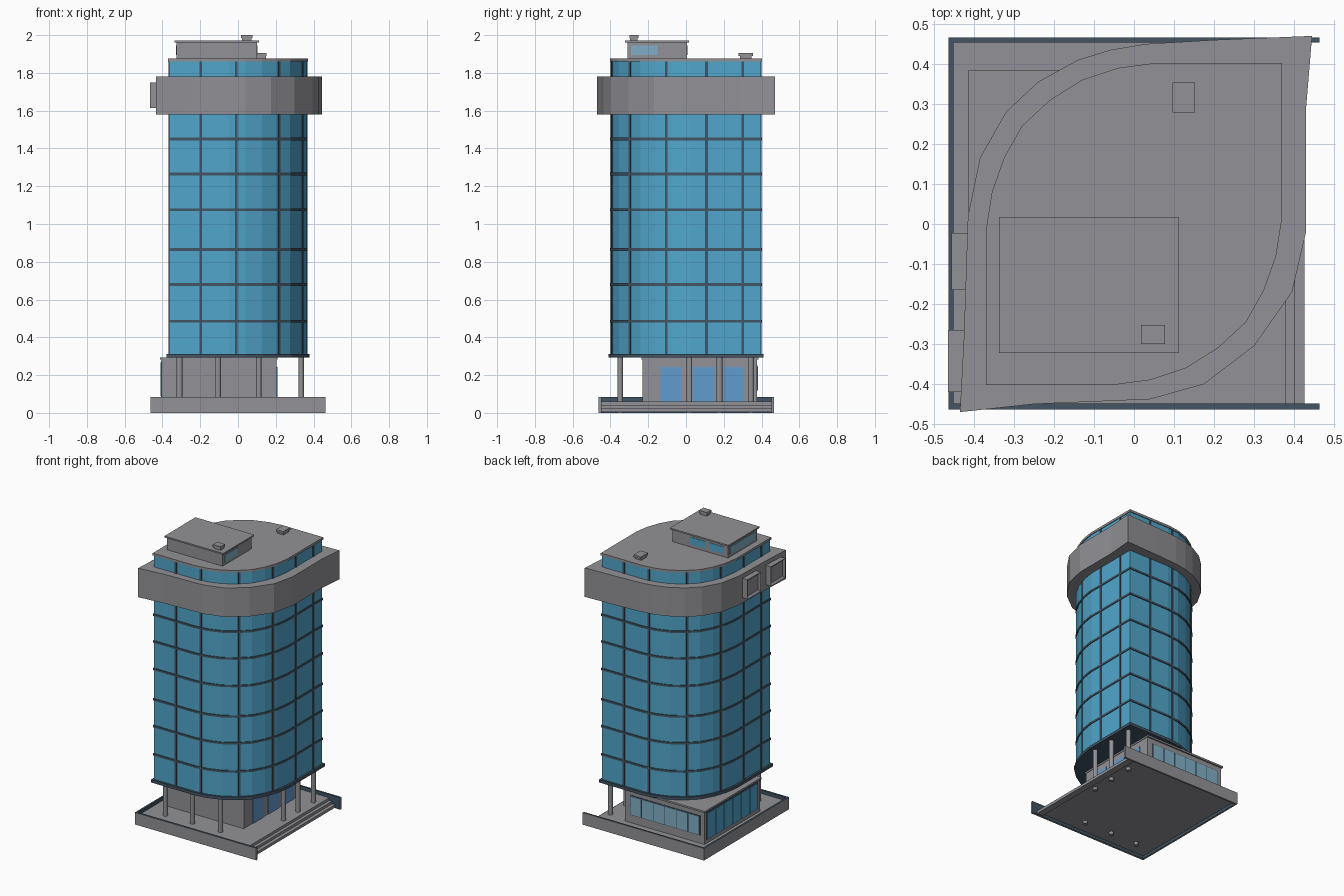
import bpy, bmesh, math
from mathutils import Vector, Matrix

if "Cube" in bpy.data.objects:
    bpy.data.objects.remove(bpy.data.objects["Cube"])


def material(name, rgb):
    m = bpy.data.materials.new(name)
    m.diffuse_color = (*rgb, 1)
    m.use_nodes = True
    m.node_tree.nodes["Principled BSDF"].inputs["Base Color"].default_value = m.diffuse_color
    return m


GREY = material("concrete grey", (0.29, 0.29, 0.31))
DARK = material("slate trim", (0.055, 0.09, 0.125))
GLASS = material("facade glass", (0.082, 0.38, 0.60))
PALE = material("pale glass", (0.22, 0.43, 0.57))
BLUE = material("door blue", (0.12, 0.33, 0.62))


def finish(bm, name, *mats):
    bmesh.ops.recalc_face_normals(bm, faces=bm.faces)
    me = bpy.data.meshes.new(name)
    bm.to_mesh(me)
    bm.free()
    ob = bpy.data.objects.new(name, me)
    for m in mats:
        me.materials.append(m)
    bpy.context.collection.objects.link(ob)
    return ob


def add_box(bm, lo, hi):
    lo, hi = Vector(lo), Vector(hi)
    mat = Matrix.Translation((lo + hi) / 2) @ Matrix.Diagonal((*(hi - lo), 1))
    bmesh.ops.create_cube(bm, size=1, matrix=mat)


def box(name, lo, hi, mat):
    bm = bmesh.new()
    add_box(bm, lo, hi)
    return finish(bm, name, mat)


def add_prism(bm, pts, z0, z1, s=1.0):
    f = bm.faces.new([bm.verts.new((x * s, y * s, z0)) for x, y in pts])
    ext = bmesh.ops.extrude_face_region(bm, geom=[f], use_keep_orig=True)
    vs = [v for v in ext["geom"] if isinstance(v, bmesh.types.BMVert)]
    bmesh.ops.translate(bm, verts=vs, vec=(0, 0, z1 - z0))


def prism(name, pts, z0, z1, mat, s=1.0):
    bm = bmesh.new()
    add_prism(bm, pts, z0, z1, s)
    return finish(bm, name, mat)


# Leaf-shaped plan: two sharp corners, two rounded ones, point-symmetric
half = [(-0.37, -0.402), (-0.05, -0.402), (0.04, -0.39), (0.13, -0.36), (0.21, -0.31),
        (0.28, -0.245), (0.325, -0.165), (0.355, -0.08), (0.37, 0.015)]
plan = half + [(-x, -y) for x, y in half]

# Tower body, lower slab and roof slab
G = 0.985
prism("tower_glass", plan, 0.31, 1.865, GLASS, G)
prism("lower_slab", plan, 0.293, 0.313, DARK, 1.02)
prism("roof_slab", plan, 1.86, 1.876, GREY)

# Floor bands and vertical mullions
bm = bmesh.new()
for z in (0.485, 0.68, 0.865, 1.075, 1.265, 1.45):
    add_prism(bm, plan, z - 0.007, z + 0.007, 0.998)
finish(bm, "floor_bands", DARK)

bm = bmesh.new()
for x, y, deg in ((-0.2, -0.402, 0), (-0.01, -0.397, 6), (0.22, -0.30, 43),
                  (0.346, -0.105, 71), (0.37, 0.11, 90), (0.37, 0.305, 90)):
    for sgn in (1, -1):
        mat = (Matrix.Translation((sgn * x * G, sgn * y * G, 1.087))
               @ Matrix.Rotation(math.radians(deg), 4, 'Z')
               @ Matrix.Diagonal((0.014, 0.008, 1.55, 1)))
        bmesh.ops.create_cube(bm, size=1, matrix=mat)
finish(bm, "mullions", DARK)

# Projecting crown band with flared corners
crown = [(-0.435, -0.47), (-0.25, -0.45), (0.04, -0.438), (0.175, -0.40), (0.30, -0.305),
         (0.395, -0.17), (0.43, -0.02), (0.43, 0.29), (0.445, 0.47), (0.20, 0.46),
         (0.03, 0.45), (-0.06, 0.435), (-0.14, 0.41), (-0.24, 0.355), (-0.32, 0.28),
         (-0.385, 0.165), (-0.415, 0.02), (-0.425, -0.28)]
prism("crown_band", crown, 1.58, 1.78, GREY)

# Framed boxes on the left of the crown band
for i, (x, y0, y1) in enumerate(((-0.465, -0.42, -0.265), (-0.456, -0.165, -0.022))):
    bm = bmesh.new()
    add_box(bm, (x, y0, 1.615), (-0.40, y1, 1.75))
    bmesh.ops.recalc_face_normals(bm, faces=bm.faces)
    face = [f for f in bm.faces if f.normal.x < -0.9]
    bmesh.ops.inset_region(bm, faces=face, thickness=0.02)
    bmesh.ops.translate(bm, verts=face[0].verts, vec=(0.012, 0, 0))
    finish(bm, f"crown_frame_{i + 1}", GREY)

# Penthouse with cap and windows
box("penthouse", (-0.325, -0.31, 1.87), (0.10, 0.005, 1.965), GREY)
box("penthouse_roof", (-0.337, -0.322, 1.962), (0.112, 0.017, 1.972), GREY)
box("penthouse_window_right", (0.098, -0.29, 1.895), (0.103, -0.152, 1.945), PALE)
box("penthouse_window_left", (-0.328, -0.28, 1.895), (-0.323, -0.015, 1.945), PALE)
for i, (x0, x1) in enumerate(((-0.15, -0.035), (-0.295, -0.185))):
    box(f"penthouse_window_back_{i + 1}", (x0, 0.003, 1.895), (x1, 0.008, 1.945), GLASS)

# Roof vents: narrow stem under a wider cap
for name, x, y, z, w, d, h in (("penthouse_vent", 0.047, -0.276, 1.97, 0.03, 0.024, 0.03),
                               ("roof_vent", 0.124, 0.316, 1.874, 0.028, 0.038, 0.03)):
    box(name + "_stem", (x - w * 0.85, y - d * 0.8, z), (x + w * 0.85, y + d * 0.8, z + h / 2), GREY)
    box(name + "_cap", (x - w, y - d, z + h / 2), (x + w, y + d, z + h), GREY)

# Base terrace and steps on the right side
box("terrace_floor", (-0.456, -0.45, 0.02), (0.38, 0.456, 0.06), GREY)
for i, (x0, x1, z) in enumerate(((0.38, 0.402, 0.042), (0.402, 0.426, 0.024))):
    box(f"step_{i + 1}", (x0, -0.45, 0.005), (x1, 0.456, z), GREY)

# Parapets: grey outside, slate on the top and inner face
for name, lo, hi, inner in (
        ("parapet_front", (-0.464, -0.463, 0), (0.463, -0.448, 0.083), (0, 1, 0)),
        ("parapet_back", (-0.464, 0.453, 0), (0.463, 0.466, 0.083), (0, -1, 0)),
        ("parapet_left", (-0.464, -0.448, 0), (-0.451, 0.453, 0.083), (1, 0, 0))):
    ob = box(name, lo, hi, GREY)
    ob.data.materials.append(DARK)
    for p in ob.data.polygons:
        if p.normal.z > 0.9 or p.normal.dot(Vector(inner)) > 0.9:
            p.material_index = 1

# Ground-floor lobby
box("lobby", (-0.405, -0.23, 0.05), (0.205, 0.375, 0.29), GREY)
box("lobby_roof", (-0.414, -0.235, 0.282), (0.208, 0.385, 0.294), GREY)
for i, (y0, y1) in enumerate(((-0.135, -0.025), (0.035, 0.15), (0.195, 0.305))):
    box(f"lobby_door_{i + 1}", (0.203, y0, 0.06), (0.209, y1, 0.243), BLUE)

# Lobby window strips: slate backing plate with six panes each
box("back_window_frame", (-0.372, 0.373, 0.115), (0.162, 0.378, 0.25), DARK)
box("left_window_frame", (-0.408, -0.205, 0.085), (-0.403, 0.355, 0.272), DARK)
bm_back, bm_left = bmesh.new(), bmesh.new()
for i in range(6):
    x = -0.37 + i * 0.0885
    add_box(bm_back, (x + 0.003, 0.374, 0.12), (x + 0.0855, 0.381, 0.245))
    y = -0.203 + i * 0.093
    add_box(bm_left, (-0.411, y + 0.003, 0.09), (-0.404, y + 0.09, 0.267))
finish(bm_back, "back_window_panes", PALE)
finish(bm_left, "left_window_panes", GLASS)

# Columns along the front and right edges
spots = [(x, -0.348) for x in (-0.31, -0.105, 0.11)] + [(0.335, y) for y in (0.018, 0.177, 0.345)]
for i, (x, y) in enumerate(spots):
    bm = bmesh.new()
    bmesh.ops.create_cone(bm, cap_ends=True, segments=12, radius1=0.015, radius2=0.015,
                          depth=0.3, matrix=Matrix.Translation((x, y, 0.15)))
    finish(bm, f"column_{i + 1}", GREY)
